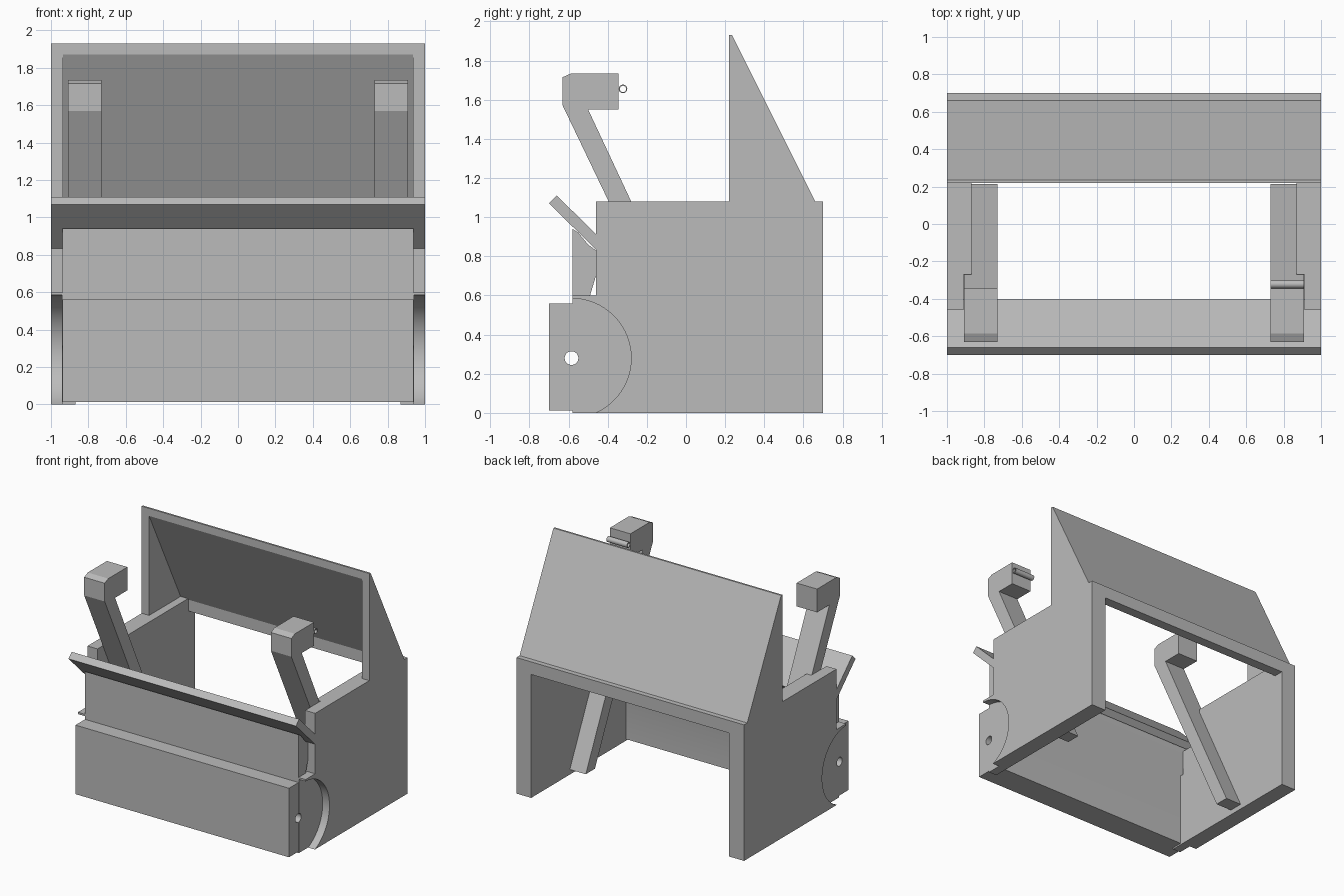
import bpy, bmesh, math

cube = bpy.data.objects.get("Cube")
if cube:
    bpy.data.objects.remove(cube, do_unlink=True)

grey = bpy.data.materials.new("plain grey")
grey.use_nodes = True
grey.diffuse_color = (0.5, 0.5, 0.5, 1)
grey.node_tree.nodes["Principled BSDF"].inputs["Base Color"].default_value = (0.5, 0.5, 0.5, 1)


def extrude_x(name, profile, x0, x1):
    """Solid made from a (y, z) profile stretched between two x positions."""
    bm = bmesh.new()
    face = bm.faces.new([bm.verts.new((x0, y, z)) for y, z in profile])
    moved = bmesh.ops.extrude_face_region(bm, geom=[face])["geom"]
    verts = [v for v in moved if isinstance(v, bmesh.types.BMVert)]
    bmesh.ops.translate(bm, vec=(x1 - x0, 0, 0), verts=verts)
    bmesh.ops.recalc_face_normals(bm, faces=bm.faces)
    mesh = bpy.data.meshes.new(name)
    bm.to_mesh(mesh)
    bm.free()
    mesh.materials.append(grey)
    obj = bpy.data.objects.new(name, mesh)
    bpy.context.collection.objects.link(obj)
    return obj


def circle(y, z, r, n=64):
    return [(y + r * math.cos(2 * math.pi * i / n), z + r * math.sin(2 * math.pi * i / n))
            for i in range(n)]


def box(y0, y1, z0, z1):
    return [(y0, z0), (y1, z0), (y1, z1), (y0, z1)]


def cut(obj, cutter):
    mod = obj.modifiers.new("cut", "BOOLEAN")
    mod.operation = "DIFFERENCE"
    mod.solver = "EXACT"
    mod.object = cutter
    bpy.context.view_layer.objects.active = obj
    bpy.ops.object.modifier_apply(modifier=mod.name)
    bpy.data.objects.remove(cutter, do_unlink=True)


def smooth(obj):
    bpy.ops.object.select_all(action="DESELECT")
    obj.select_set(True)
    bpy.context.view_layer.objects.active = obj
    bpy.ops.object.shade_smooth_by_angle(angle=math.radians(25))


PIVOT = (-0.585, 0.28)
wall = [(-0.58, 0), (0.7, 0), (0.7, 1.08), (-0.46, 1.08), (-0.46, 0.6), (-0.58, 0.6)]
hood_side = [(0.22, 1.06), (0.22, 1.93), (0.235, 1.93), (0.66, 1.08), (0.66, 1.06)]
arm = [(-0.63, 1.715), (-0.585, 1.735), (-0.345, 1.735), (-0.345, 1.55), (-0.5, 1.55),
       (-0.28, 1.08), (0.215, 0.04), (0.1, 0.04), (-0.395, 1.08), (-0.63, 1.57)]

# Paired parts: side walls, hood cheeks and bent arms
for side, s in (("left", 1), ("right", -1)):
    w = extrude_x(side + "_wall", wall, s * 0.87, s * 1.0)
    cut(w, extrude_x("round_cutter", circle(*PIVOT, 0.305), s * 0.94, s * 1.1))
    cut(w, extrude_x("pin_cutter", circle(*PIVOT, 0.035, 32), s * 0.8, s * 1.1))
    cut(w, extrude_x("arm_cutter", box(-0.7, -0.27, 0.8, 1.2), s * 0.8, s * 0.912))
    smooth(w)
    extrude_x(side + "_hood_cheek", hood_side, s * 0.935, s * 1.0)
    extrude_x(side + "_arm", arm, s * 0.73, s * 0.91)

# Sloped hood panel with the rear cross bar
hood = [(0.22, 1.93), (0.235, 1.93), (0.66, 1.08), (0.7, 1.08), (0.7, 0.98),
        (0.62, 0.98), (0.62, 1.07), (0.22, 1.87)]
extrude_x("hood_panel", hood, -0.999, 0.999)

# Front door block with the recessed upper panel and a pivot bore
door = [(-0.7, 0.012), (-0.7, 0.56), (-0.58, 0.56), (-0.58, 0.94), (-0.55, 0.92),
        (-0.5, 0.86), (-0.46, 0.83), (-0.46, 0.7), (-0.49, 0.6), (-0.49, 0.012)]
d = extrude_x("front_door", door, -0.938, 0.938)
cut(d, extrude_x("bore_cutter", circle(*PIVOT, 0.035, 32), -1.1, 1.1))
smooth(d)

# Tilted lip over the door
lip = [(-0.7, 1.07), (-0.66, 1.11), (-0.4, 0.855), (-0.44, 0.815)]
extrude_x("front_lip", lip, -0.999, 0.999)

# Small hollow tube behind the left arm's head
tube = extrude_x("arm_tube", circle(-0.322, 1.655, 0.022, 24), 0.73, 0.91)
cut(tube, extrude_x("tube_cutter", circle(-0.322, 1.655, 0.016, 24), 0.7, 0.95))
smooth(tube)
